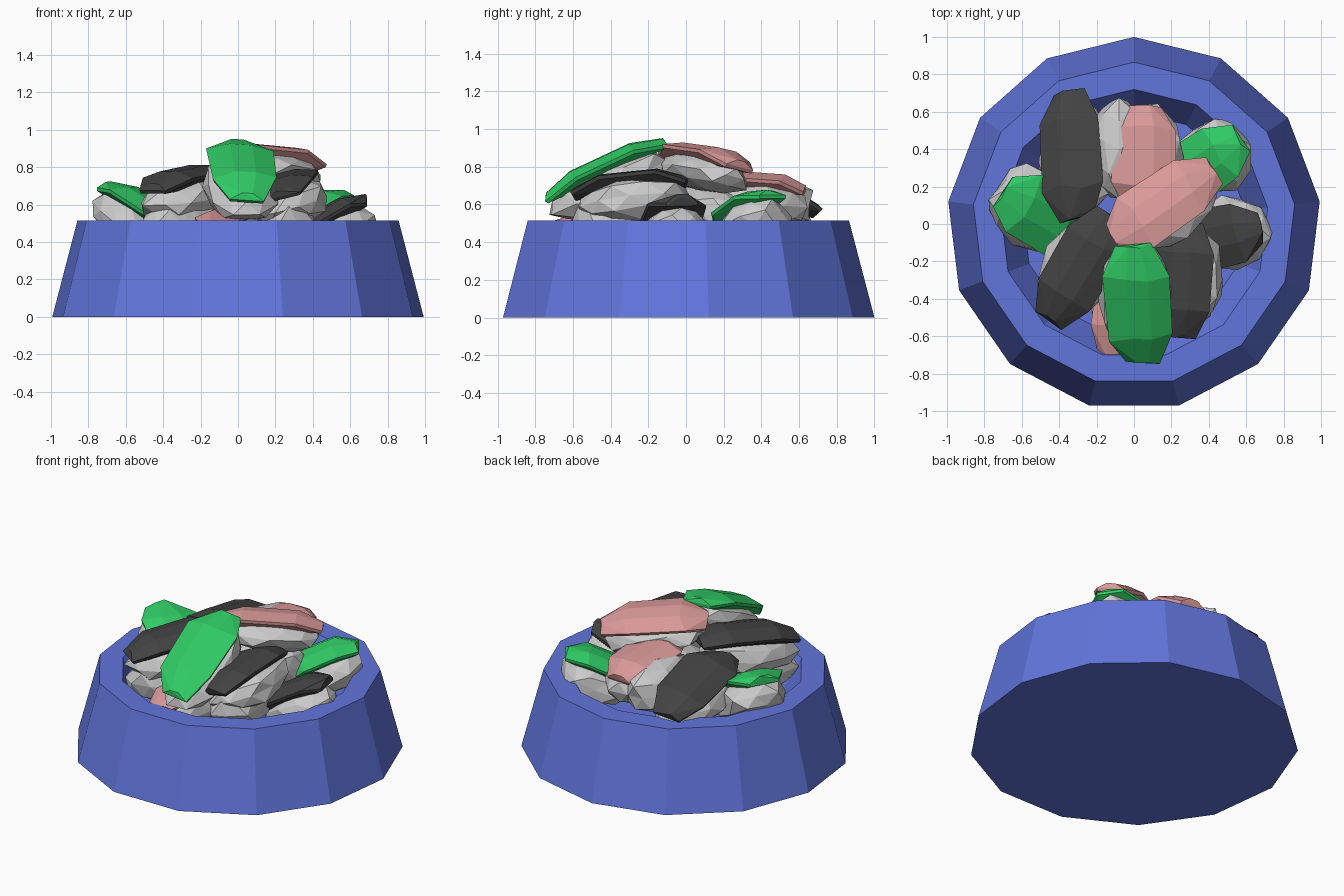
import bpy, bmesh, math, random
from mathutils import Vector, Matrix

if "Cube" in bpy.data.objects:
    bpy.data.objects.remove(bpy.data.objects["Cube"])

random.seed(4)


def material(name, rgb):
    m = bpy.data.materials.new(name)
    m.diffuse_color = (*rgb, 1)
    m.use_nodes = True
    m.node_tree.nodes["Principled BSDF"].inputs["Base Color"].default_value = m.diffuse_color
    return m


BLUE = material("blue", (0.12, 0.18, 0.72))
GREEN = material("green", (0.03, 0.60, 0.13))
PINK = material("pink", (0.70, 0.32, 0.32))
BLACK = material("black", (0.055, 0.055, 0.055))


def finish(bm, name, mat=None):
    bmesh.ops.recalc_face_normals(bm, faces=bm.faces)
    me = bpy.data.meshes.new(name)
    bm.to_mesh(me)
    bm.free()
    ob = bpy.data.objects.new(name, me)
    bpy.context.collection.objects.link(ob)
    if mat:
        me.materials.append(mat)
    return ob


# 13-sided bowl, lathed from a radius / height profile
def bowl():
    n = 13
    bm = bmesh.new()
    rings = []
    for r, z in ((1.0, 0), (0.865, 0.515), (0.72, 0.515), (0.60, 0.30)):
        rings.append([bm.verts.new((r * math.cos(math.pi / 2 + k * math.tau / n),
                                    r * math.sin(math.pi / 2 + k * math.tau / n), z))
                      for k in range(n)])
    for a, b in zip(rings, rings[1:]):
        for k in range(n):
            j = (k + 1) % n
            bm.faces.new((a[k], a[j], b[j], b[k]))
    bm.faces.new(rings[0])
    bm.faces.new(rings[-1])
    finish(bm, "bowl", BLUE)


# Local frame whose x axis runs from a to b, rolled about that axis
def frame(a, b, roll):
    a, b = Vector(a), Vector(b)
    x = (b - a).normalized()
    y = Vector((0, 0, 1)).cross(x).normalized()
    z = x.cross(y)
    m = Matrix((x, y, z)).transposed().to_4x4()
    m = m @ Matrix.Rotation(math.radians(roll), 4, 'X')
    return Matrix.Translation((a + b) / 2) @ m, (b - a).length


# Faceted clump, a jittered stretched ball
def clump(name, m, length, width, height):
    bm = bmesh.new()
    bmesh.ops.create_icosphere(bm, subdivisions=2, radius=0.5)
    for v in bm.verts:
        v.co *= random.uniform(0.95, 1.14)
        v.co = Vector((v.co.x * length, v.co.y * width, v.co.z * height))
    bm.transform(m)
    finish(bm, name)


# Thin arched slab lying on a clump
def slab(name, m, length, width, mat):
    bm = bmesh.new()
    for u, w, drop in ((-0.5, 0.55, 0.06), (-0.27, 1, 0.01),
                       (0.25, 0.95, 0.01), (0.5, 0.5, 0.06)):
        for s, dz in ((-1, 0.035), (-0.3, 0), (0.35, 0), (1, 0.035)):
            p = Vector((u * length + random.uniform(-0.02, 0.02),
                        s * w * width / 2, -drop - dz))
            bm.verts.new(p)
            bm.verts.new(p * 0.97 - Vector((0, 0, 0.02)))
    res = bmesh.ops.convex_hull(bm, input=bm.verts)
    junk = {g for g in res["geom_interior"] + res["geom_unused"]
            if isinstance(g, bmesh.types.BMVert)}
    bmesh.ops.delete(bm, geom=list(junk), context='VERTS')
    bm.transform(m)
    finish(bm, name, mat)


def piece(name, a, b, width, roll, mat, height=0.25):
    m, length = frame(a, b, roll)
    slab(name + "_topping", m, length, width, mat)
    body = m @ Matrix.Translation((0, 0, -0.05 - height / 2))
    clump(name + "_base", body, length * 0.98, width * 1.12, height)


bowl()

# Upper layer
piece("green_front", (0.0, -0.16, 1.0), (0.05, -0.78, 0.71), 0.36, 0, GREEN)
piece("pink_middle", (-0.11, -0.06, 0.94), (0.43, 0.31, 0.89), 0.34, -12, PINK, 0.2)
piece("pink_back", (0.05, 0.10, 0.80), (0.06, 0.65, 0.76), 0.35, 0, PINK)
piece("black_back", (-0.33, 0.05, 0.79), (-0.37, 0.72, 0.65), 0.34, -14, BLACK)
piece("black_left", (-0.13, 0.03, 0.84), (-0.46, -0.52, 0.77), 0.34, 0, BLACK)
piece("black_right", (0.25, 0.0, 0.80), (0.22, -0.60, 0.74), 0.36, 14, BLACK)

# Outer pieces leaning on the bowl wall
piece("green_left", (-0.28, -0.06, 0.53), (-0.66, 0.15, 0.77), 0.38, 0, GREEN)
piece("green_right", (0.20, 0.20, 0.55), (0.53, 0.43, 0.73), 0.34, 0, GREEN)
piece("black_side", (0.22, -0.12, 0.46), (0.64, -0.03, 0.70), 0.34, 0, BLACK)

# Buried lower layer
piece("pink_low", (-0.12, -0.70, 0.57), (-0.04, -0.05, 0.60), 0.26, 0, PINK)
for x, y, z, yaw in ((-0.08, 0.40, 0.60, 90), (-0.30, -0.28, 0.50, 50),
                     (0.25, -0.32, 0.50, 95), (0.1, 0.1, 0.55, 35)):
    m = Matrix.Translation((x, y, z)) @ Matrix.Rotation(math.radians(yaw), 4, 'Z')
    clump("filler_clump", m, 0.55, 0.32, 0.3)
